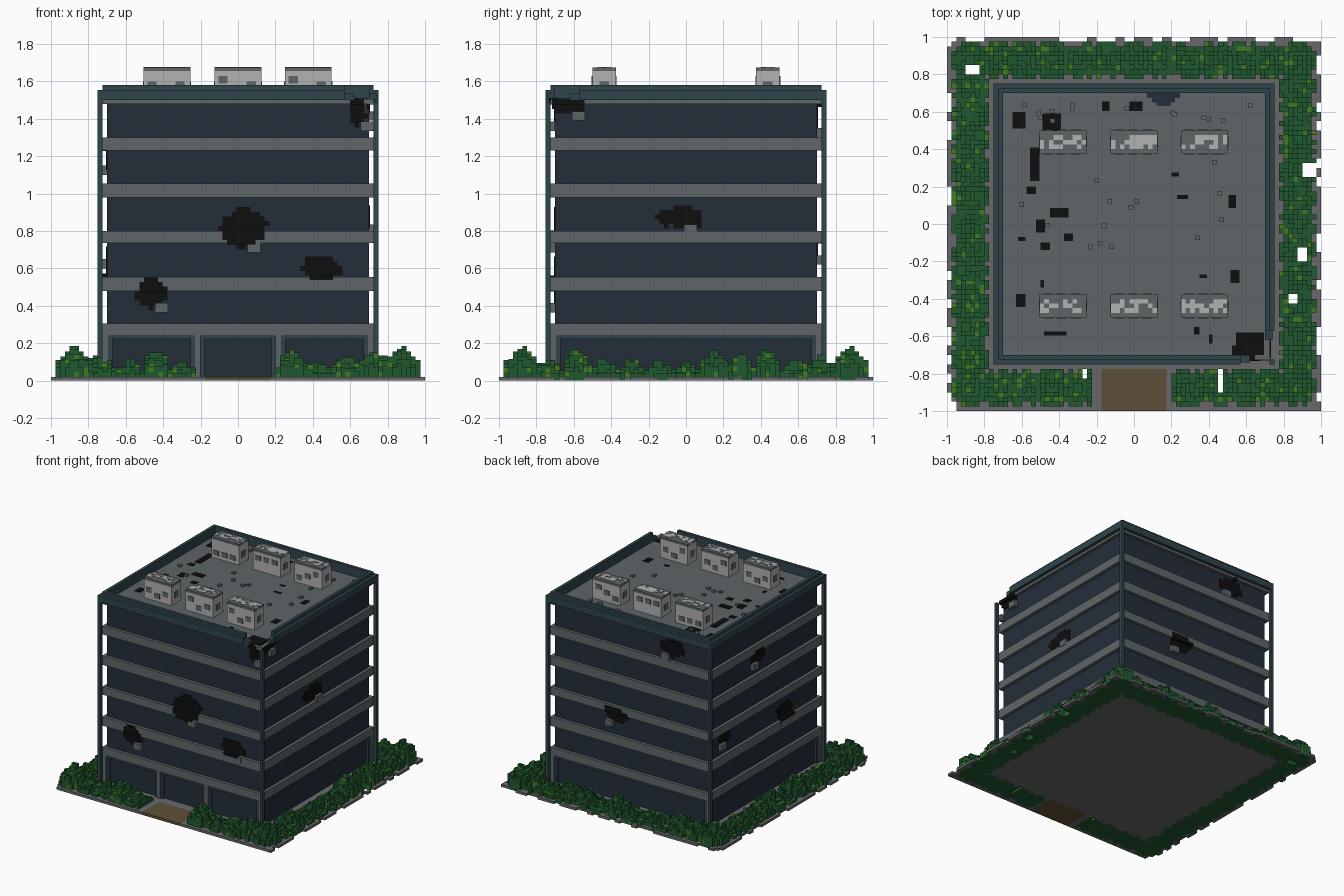
import bpy, bmesh, math, random

random.seed(7)
cube = bpy.data.objects.get("Cube")
if cube:
    bpy.data.objects.remove(cube, do_unlink=True)


def material(name, r, g, b):
    lin = [((c / 255 + 0.055) / 1.055) ** 2.4 if c > 10 else c / 255 / 12.92 for c in (r, g, b)]
    m = bpy.data.materials.new(name)
    m.use_nodes = True
    m.diffuse_color = (*lin, 1)
    m.node_tree.nodes["Principled BSDF"].inputs["Base Color"].default_value = (*lin, 1)
    return m


CONCRETE = material("concrete grey", 94, 102, 104)
GLASS = material("dark blue glass", 36, 46, 58)
TEAL = material("teal metal", 47, 68, 76)
PAVING = material("paving grey", 104, 105, 108)
LEAF = material("leaf green", 32, 88, 48)
LIGHT_LEAF = material("light leaf green", 66, 122, 30)
PATH = material("path brown", 95, 79, 56)
METAL = material("light metal", 178, 178, 178)
CHAR = material("charred black", 14, 14, 15)


def finish(name, bm, mats):
    me = bpy.data.meshes.new(name)
    bm.to_mesh(me)
    bm.free()
    for m in mats:
        me.materials.append(m)
    ob = bpy.data.objects.new(name, me)
    bpy.context.collection.objects.link(ob)
    return ob


def boxes(name, mat, items):
    """One object from boxes given as (x0, x1, y0, y1, z0, z1)."""
    bm = bmesh.new()
    for x0, x1, y0, y1, z0, z1 in items:
        vs = bmesh.ops.create_cube(bm, size=1)["verts"]
        for v in vs:
            v.co = (x0 + (v.co.x + 0.5) * (x1 - x0), y0 + (v.co.y + 0.5) * (y1 - y0),
                    z0 + (v.co.z + 0.5) * (z1 - z0))
    return finish(name, bm, [mat])


def wall(side, u0, u1, o0, o1, z0, z1):
    """Box on one side of the building: u runs along the wall, o points outward."""
    return {"front": (u0, u1, -o1, -o0, z0, z1), "back": (u0, u1, o0, o1, z0, z1),
            "right": (o0, o1, u0, u1, z0, z1), "left": (-o1, -o0, u0, u1, z0, z1)}[side]


SIDES = ("front", "back", "right", "left")


def square(h, z0, z1):
    return (-h, h, -h, h, z0, z1)


# Building core, floor bands and roof deck
SLABS = [(0.24, 0.305), (0.48, 0.555), (0.735, 0.80), (0.98, 1.055), (1.23, 1.30), (1.48, 1.505)]
boxes("glass_core", GLASS, [square(0.70, 0.02, 1.49)])
boxes("floor_bands", CONCRETE, [square(0.725, a, b) for a, b in SLABS[:-1]])
boxes("roof_deck", CONCRETE, [square(0.725, *SLABS[-1])])

# Slim corner columns; the one at the broken corner stops short
boxes("corner_columns", TEAL, [
    (min(sx * .725, sx * .75), max(sx * .725, sx * .75), min(sy * .725, sy * .75), max(sy * .725, sy * .75),
     0.02, 1.49 if (sx, sy) == (1, -1) else 1.555) for sx in (-1, 1) for sy in (-1, 1)])

# Stepped parapet, open at the broken corner
SPAN = {"front": (-0.75, 0.57), "back": (-0.75, 0.75), "right": (-0.57, 0.75), "left": (-0.75, 0.75)}
parapet = []
for s in SIDES:
    a, b = SPAN[s]
    parapet.append(wall(s, a, b, 0.725, 0.75, 1.50, 1.555))
    parapet.append(wall(s, max(a, -0.725), min(b, 0.725), 0.70, 0.725, 1.50, 1.58))
parapet += [wall("front", 0.52, 0.62, 0.70, 0.74, 1.50, 1.535), wall("right", -0.62, -0.52, 0.70, 0.74, 1.50, 1.535)]
boxes("parapet", TEAL, parapet)

# Ground floor piers and window frames
piers = [wall(s, min(k * .69, k * .725), max(k * .69, k * .725), 0.69, 0.725, 0.02, 0.25)
         for s in ("front", "back") for k in (-1, 1)]
piers += [wall("front", min(k * .2, k * .235), max(k * .2, k * .235), 0.69, 0.725, 0.02, 0.25) for k in (-1, 1)]
boxes("ground_piers", CONCRETE, piers)
bays = [("front", -0.69, -0.235), ("front", -0.20, 0.20), ("front", 0.235, 0.69)]
bays += [(s, -0.69, 0.69) for s in SIDES[1:]]
frames = []
for s, a, b in bays:
    frames += [wall(s, a, a + .02, .695, .715, .02, .24), wall(s, b - .02, b, .695, .715, .02, .24),
               wall(s, a, b, .695, .715, .222, .24)]
boxes("window_frames", TEAL, frames)

# Grounds on a small grid: paving rim, path and stepped hedge
C = 0.025
N = 40
mounds = []
for k in range(12):
    t = -0.875 + k * 1.75 / 12
    for p in ((t, -0.875), (0.875, t), (-t, 0.875), (-0.875, -t)):
        mounds.append((*p, 0.17 if k == 0 else random.choice((0.10, 0.11, 0.125, 0.125, 0.15))))
HOLES = [(-.90, -.83, .79, .84), (.87, .92, -.20, -.13), (.90, .98, .25, .32),
         (-.28, -.25, -.83, -.75), (.44, .47, -.90, -.77), (.82, .87, -.42, -.37)]
gaps = [random.random() < 0.42 for _ in range(400)]
cells = {}
for i in range(-N, N):
    for j in range(-N, N):
        x, y = (i + .5) * C, (j + .5) * C
        r = max(abs(x), abs(y))
        if r < 0.775:
            cells[i, j] = (0.02, None)
            continue
        if any(a < x < b and c < y < d for a, b, c, d in HOLES) or (x < -.95 and y < -.95):
            continue
        if r > 0.975 and y > -0.975:
            side = 0 if y > 0.975 else (1 if x > 0 else 2)
            if gaps[side * 100 + ((i if side == 0 else j) + N) // 2]:
                continue
        if y < -0.775 and -0.18 < x < 0.175:
            cells[i, j] = (0.02, "path")
            continue
        d, top = min((math.hypot(x - mx, y - my), mt) for mx, my, mt in mounds)
        clear = y < -0.775 and -0.225 < x < 0.20
        if clear or not (0.80 < r < 0.95 or (d < 0.105 and random.random() < 0.8)):
            cells[i, j] = (0.02, "paving")
            continue
        drop = 0 if d < 0.035 else 0.03 if d < 0.06 else 0.055 if d < 0.085 else 0.075
        h = max(0.04, top - drop + random.choice((-0.025, 0, 0, 0.015)))
        cells[i, j] = (h, "leaf")

bm = bmesh.new()


def quad(pts, kind):
    f = bm.faces.new([bm.verts.new(p) for p in pts])
    f.material_index = {"paving": 0, "path": 1, "leaf": 2}[kind]
    if kind == "leaf" and random.random() < 0.09:
        f.material_index = 3


for (i, j), (h, kind) in cells.items():
    if kind is None:
        continue
    x0, x1, y0, y1 = i * C, (i + 1) * C, j * C, (j + 1) * C
    quad([(x0, y0, h), (x1, y0, h), (x1, y1, h), (x0, y1, h)], kind)
    f = bm.faces.new([bm.verts.new(p) for p in ((x0, y1, 0), (x1, y1, 0), (x1, y0, 0), (x0, y0, 0))])
    f.material_index = {"paving": 0, "path": 1, "leaf": 2}[kind]
    for di, dj, a, b in ((0, -1, (x0, y0), (x1, y0)), (1, 0, (x1, y0), (x1, y1)),
                         (0, 1, (x1, y1), (x0, y1)), (-1, 0, (x0, y1), (x0, y0))):
        z = cells.get((i + di, j + dj), (0, None))[0]
        while z < h - 1e-5:
            z2 = min(h, z + C)
            quad([(*a, z), (*b, z), (*b, z2), (*a, z2)], kind)
            z = z2
finish("hedge_and_rim", bm, [PAVING, PATH, LEAF, LIGHT_LEAF])
boxes("ground_plate", PAVING, [square(0.775, 0, 0.02)])

# Charred holes on the walls, following bands and glass, with loose chunks below
BLASTS = [("front", .03, .815, .115, .10), ("front", -.465, .465, .09, .07), ("front", .445, .60, .10, .065),
          ("front", .635, 1.44, .05, .075), ("right", -.03, .875, .13, .06), ("right", -.63, 1.465, .085, .045),
          ("back", .14, .72, .10, .07), ("back", -.37, 1.40, .10, .07), ("left", .07, 1.19, .08, .06),
          ("left", -.28, .61, .10, .07), ("left", .49, .68, .07, .05)]
char, chunks = [], []
for s, u, v, hw, hh in BLASTS:
    nu, nv = int(hw / C) + 1, int(hh / C) + 1
    for a in range(-nu, nu + 1):
        for b in range(-nv, nv + 1):
            if (a * C / hw) ** 2 + (b * C / hh) ** 2 > random.uniform(0.75, 1.35):
                continue
            uc, zc = u + a * C, v + b * C
            out = 0.732 if any(z0 - .012 < zc < z1 + .012 for z0, z1 in SLABS) else 0.705
            char.append(wall(s, uc - C / 2, uc + C / 2, 0.69, out, zc - C / 2, min(zc + C / 2, 1.512)))
    chunks.append(wall(s, u + .02, u + .09, 0.70, 0.729, v - hh - .03, v - hh + .02))
boxes("blast_marks", CHAR, char)
boxes("broken_chunks", CONCRETE, chunks)

# Scorched patches and rubble on the roof: (x, y, width, depth)
SPOTS = [(-.615, .555, .07, .09), (-.44, .52, .10, .14), (-.40, .44, .10, .08), (-.53, .32, .05, .18),
         (-.55, .18, .05, .04), (-.40, .06, .10, .05), (-.50, -.01, .05, .07), (-.475, -.12, .05, .04),
         (-.35, -.07, .05, .04), (-.60, -.08, .04, .02), (-.605, -.41, .05, .07), (-.49, -.32, .02, .04),
         (-.42, -.585, .12, .02), (-.15, .63, .04, .05), (.01, .63, .07, .05), (.525, .12, .04, .07),
         (.26, .145, .06, .02), (.54, -.28, .05, .07), (.335, -.57, .03, .04), (.41, -.615, .02, .05),
         (.62, -.64, .15, .12), (.57, -.68, .09, .06), (.37, -.28, .04, .02), (.22, .265, .04, .02)]
boxes("roof_scorches", CHAR, [(x - w / 2, x + w / 2, y - d / 2, y + d / 2, 1.50, 1.509) for x, y, w, d in SPOTS])
boxes("roof_breach", GLASS, [(.07, .245, .675, .70, 1.50, 1.51), (.095, .22, .65, .675, 1.50, 1.51),
                             (.12, .195, .63, .65, 1.50, 1.51)])
rubble = []
for _ in range(28):
    x, y = random.uniform(-.62, .62), random.choice((random.uniform(-.33, .33), random.uniform(.53, .63)))
    rubble.append((x, x + C, y, y + C, 1.50, 1.52))
boxes("roof_rubble", CONCRETE, rubble)

# Six rooftop air units with worn lids and recessed-looking panels
bodies, lids, worn = [], [], []
for cx in (-.38, 0, .375):
    for cy in (.4375, -.4375):
        x0, y0 = cx - .125, cy - .0625
        bodies.append((x0, x0 + .25, y0, y0 + .125, 1.50, 1.655))
        lids.append((x0, x0 + .25, y0, y0 + .125, 1.655, 1.673))
        for a in range(10):
            for b in range(1, 4):
                if random.random() < 0.5:
                    worn.append((x0 + a * C, x0 + (a + 1) * C, y0 + b * C, y0 + (b + 1) * C, 1.66, 1.677))
        for k in (0, 1, 2):
            px, pz = x0 + .02 + k * .075, random.choice((1.53, 1.56, 1.59))
            lids.append((px, px + .05, y0 - .004, y0 + .129, pz, pz + .04))
        lids.append((x0 - .004, x0 + .254, cy - .025, cy + .025, 1.55, 1.60))
boxes("air_unit_bodies", METAL, bodies)
boxes("air_unit_lids", CONCRETE, lids)
boxes("air_unit_worn_tops", METAL, worn)
